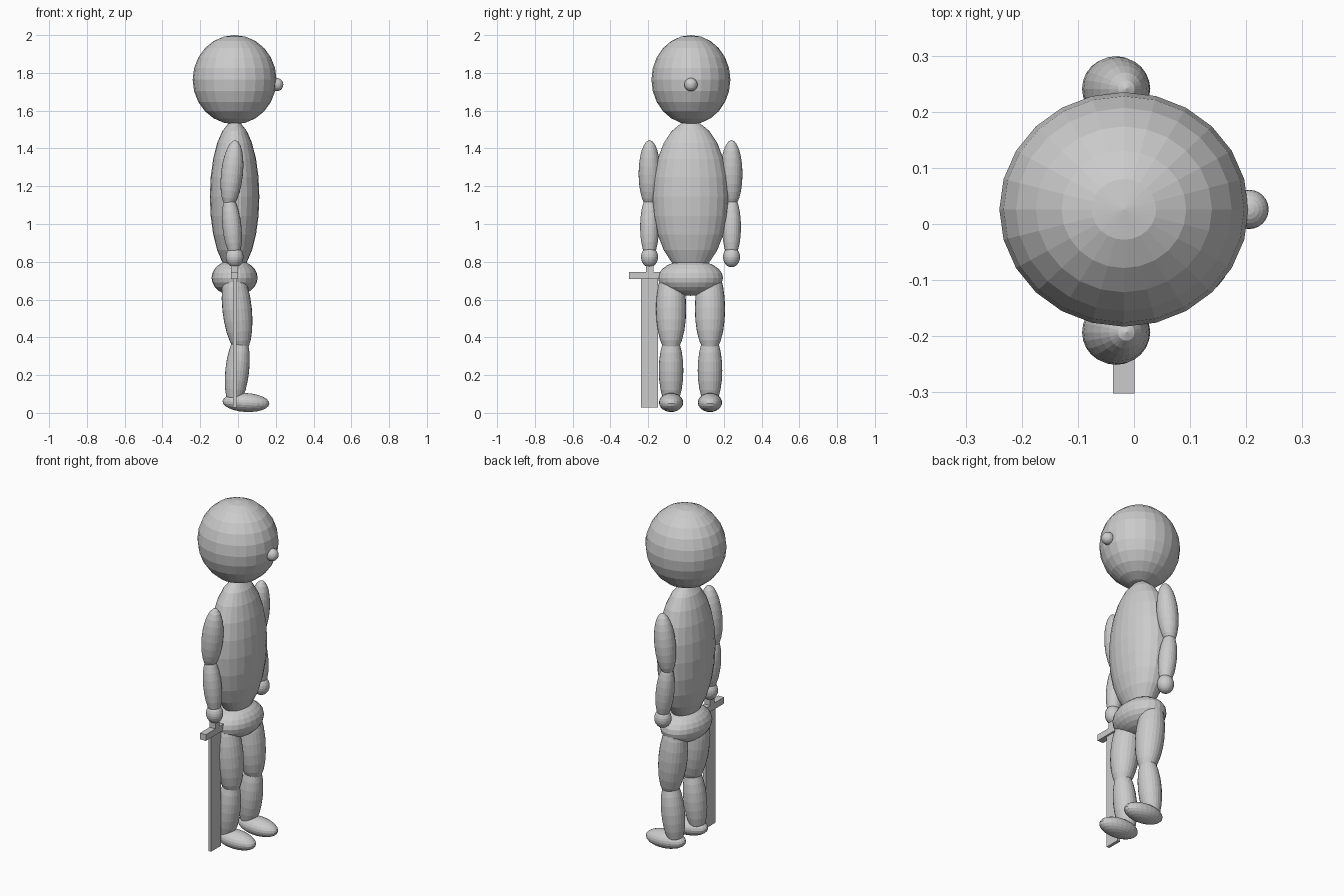
import bpy
import math

if "Cube" in bpy.data.objects:
    bpy.data.objects.remove(bpy.data.objects["Cube"])

grey = bpy.data.materials.new("light grey")
grey.diffuse_color = (0.6, 0.6, 0.6, 1)
grey.use_nodes = True
grey.node_tree.nodes["Principled BSDF"].inputs["Base Color"].default_value = grey.diffuse_color

MID_X, MID_Y = -0.018, 0.024


def ellipsoid(name, loc, radii, tilt=0.0):
    """Faceted ellipsoid; a positive tilt leans its top towards +x."""
    bpy.ops.mesh.primitive_uv_sphere_add(segments=24, ring_count=12, radius=1, location=loc)
    ob = bpy.context.object
    ob.name = name
    ob.scale = radii
    ob.rotation_euler.y = math.radians(tilt)
    ob.data.materials.append(grey)
    return ob


def box(name, loc, size):
    bpy.ops.mesh.primitive_cube_add(size=1, location=loc)
    ob = bpy.context.object
    ob.name = name
    ob.scale = size
    ob.data.materials.append(grey)
    return ob


# Head, nose and body, facing +x
ellipsoid("head", (MID_X, 0.026, 1.764), (0.222, 0.209, 0.236))
ellipsoid("nose", (0.205, 0.026, 1.738), (0.035, 0.035, 0.035))
ellipsoid("torso", (MID_X, MID_Y, 1.145), (0.131, 0.201, 0.4))
ellipsoid("hips", (MID_X, MID_Y, 0.715), (0.122, 0.172, 0.095))

# Arms and legs, mirrored about the body
for side, s in (("right", -1), ("left", 1)):
    arm_y = MID_Y + s * 0.217
    ellipsoid(side + "_upper_arm", (-0.032, arm_y, 1.265), (0.058, 0.058, 0.18), 6)
    ellipsoid(side + "_forearm", (-0.032, arm_y, 0.985), (0.05, 0.05, 0.17), -6)
    ellipsoid(side + "_hand", (MID_X, arm_y, 0.825), (0.047, 0.045, 0.054))

    leg_y = MID_Y + s * 0.103
    ellipsoid(side + "_thigh", (-0.005, leg_y, 0.55), (0.078, 0.08, 0.24), -6)
    ellipsoid(side + "_shin", (-0.004, leg_y, 0.225), (0.063, 0.065, 0.2), 6)
    ellipsoid(side + "_foot", (0.042, leg_y, 0.055), (0.124, 0.064, 0.05), 3)

# Sword hanging point down from the right hand
SWORD_Y = MID_Y - 0.217
box("sword_handle", (MID_X, SWORD_Y, 0.8), (0.038, 0.04, 0.16))
box("sword_guard", (MID_X, SWORD_Y, 0.727), (0.038, 0.218, 0.037))
box("sword_blade", (MID_X, SWORD_Y, 0.37), (0.018, 0.09, 0.685))
